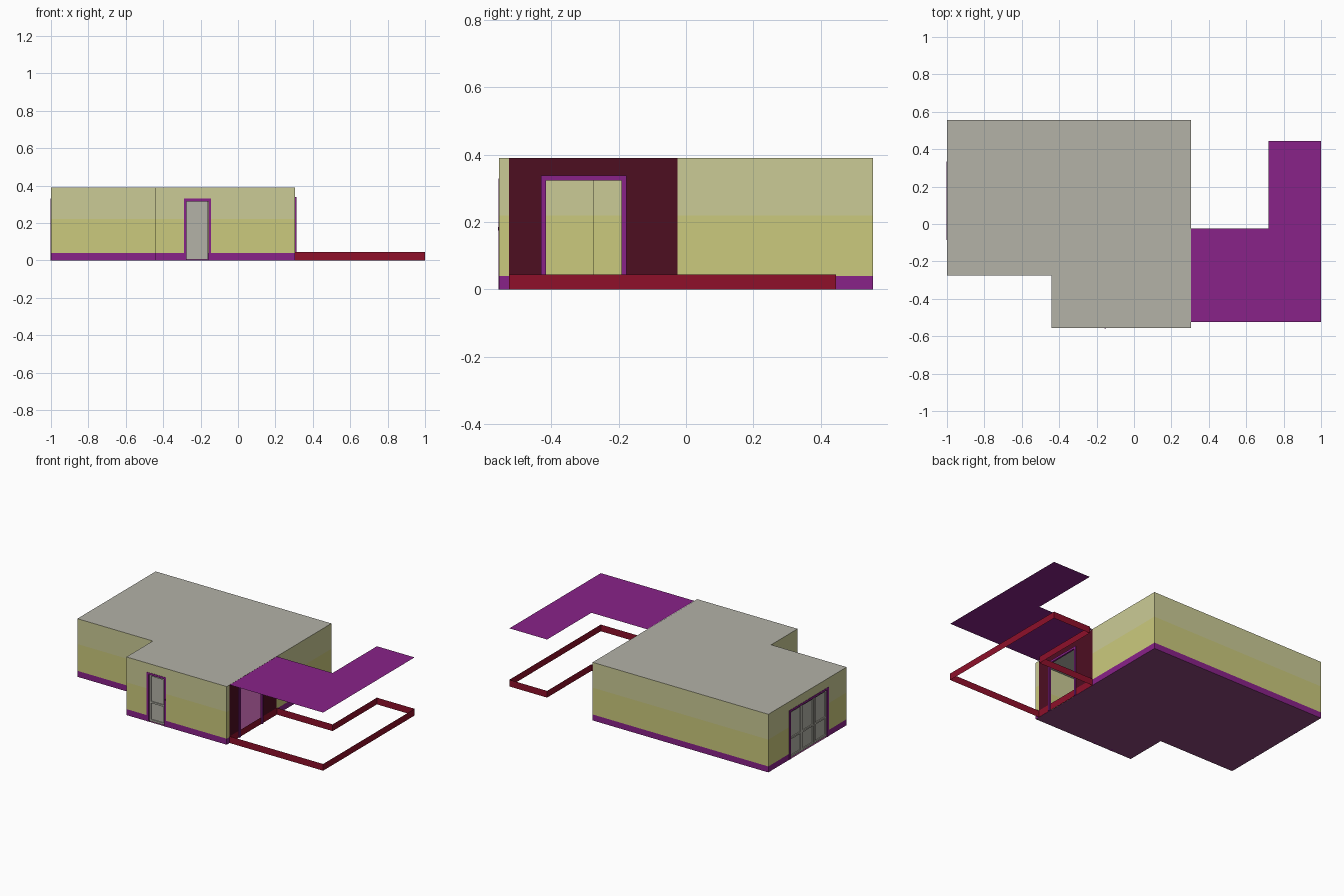
import bpy, bmesh

if "Cube" in bpy.data.objects:
    bpy.data.objects.remove(bpy.data.objects["Cube"])


def material(name, r, g, b):
    def lin(c):
        c /= 255
        return c / 12.92 if c <= 0.04045 else ((c + 0.055) / 1.055) ** 2.4
    m = bpy.data.materials.new(name)
    m.diffuse_color = (lin(r), lin(g), lin(b), 1)
    m.use_nodes = True
    m.node_tree.nodes["Principled BSDF"].inputs["Base Color"].default_value = m.diffuse_color
    return m


UPPER = material("pale_yellow", 203, 203, 150)
LOWER = material("yellow", 203, 202, 125)
PURPLE = material("purple", 137, 34, 137)
GREY = material("warm_grey", 179, 178, 167)
RED = material("red", 142, 16, 42)
MAROON = material("maroon", 77, 14, 33)
FLOOR = material("dusty_purple", 138, 70, 123)

H = 0.39          # roof height
PLINTH = 0.04
BAND = 0.22       # change of wall colour
HOUSE = [(-1, -.275), (-.44, -.275), (-.44, -.555), (.305, -.555), (.305, .555), (-1, .555)]
TERRACE = [(.306, -.525), (1, -.525), (1, .445), (.72, .445), (.72, -.025), (.306, -.025)]


def finish(name, bm, mats):
    me = bpy.data.meshes.new(name)
    bm.to_mesh(me)
    bm.free()
    for m in mats:
        me.materials.append(m)
    ob = bpy.data.objects.new(name, me)
    bpy.context.collection.objects.link(ob)
    return ob


def sheet(name, outline, z, mat):
    bm = bmesh.new()
    bm.faces.new([bm.verts.new((x, y, z)) for x, y in outline])
    return finish(name, bm, [mat])


def wall(name, a, b, hole=None, patch=None):
    """Upright sheet from a to b, with an optional opening and a maroon stretch."""
    axis = 0 if a[0] != b[0] else 1
    us = {a[axis], b[axis]}
    zs = {0, PLINTH, BAND, H}
    if hole:
        us |= set(hole[:2])
        zs.add(hole[2])
    if patch:
        us |= set(patch)
    us = sorted(us, reverse=a[axis] > b[axis])
    zs = sorted(zs)
    bm = bmesh.new()

    def point(u, z):
        return bm.verts.new((u, a[1], z) if axis == 0 else (a[0], u, z))

    for u0, u1 in zip(us, us[1:]):
        for z0, z1 in zip(zs, zs[1:]):
            u, z = (u0 + u1) / 2, (z0 + z1) / 2
            if hole and hole[0] < u < hole[1] and z < hole[2]:
                continue
            f = bm.faces.new([point(u0, z0), point(u1, z0), point(u1, z1), point(u0, z1)])
            if z < PLINTH:
                f.material_index = 0
            elif patch and patch[0] < u < patch[1]:
                f.material_index = 3
            else:
                f.material_index = 1 if z < BAND else 2
    bmesh.ops.remove_doubles(bm, verts=bm.verts, dist=1e-5)
    return finish(name, bm, [PURPLE, LOWER, UPPER, MAROON])


def boxes(name, place, parts, mat):
    """Boxes (u0, u1, z0, z1, d0, d1) set on a wall; d runs outward."""
    bm = bmesh.new()
    for u0, u1, z0, z1, d0, d1 in parts:
        p, q = place(u0, z0, d0), place(u1, z1, d1)
        vs = bmesh.ops.create_cube(bm, size=1)["verts"]
        for v in vs:
            v.co = [(p[i] + q[i]) / 2 + v.co[i] * abs(q[i] - p[i]) for i in range(3)]
    return finish(name, bm, [mat])


def frame(name, place, u0, u1, top, w, d0, d1):
    boxes(name, place, [(u0, u0 + w, 0, top, d0, d1), (u1 - w, u1, 0, top, d0, d1),
                        (u0 + w, u1 - w, top - w, top, d0, d1)], PURPLE)


def door(name, place, u0, u1, top, leaves):
    """Purple frame with grey leaves, each with rails around two sunk panels."""
    w, r = 0.014, 0.011
    frame(name + "_frame", place, u0, u1, top, w, -.02, .002)
    a, b, t = u0 + w, u1 - w, top - w
    step = (b - a) / leaves
    rails, panels = [], []
    for i in range(leaves):
        p, q = a + i * step + .001, a + (i + 1) * step - .001
        panels.append((p, q, .004, t, -.02, -.014))
        rails += [(p, p + r, .004, t, -.014, -.007), (q - r, q, .004, t, -.014, -.007)]
        rails += [(p + r, q - r, z, z + r, -.014, -.007) for z in (.004, .125, t - r)]
    boxes(name + "_panels", place, panels, GREY)
    boxes(name + "_rails", place, rails, GREY)


def on_front(u, z, d):
    return (u, -.555 - d, z)


def on_left(u, z, d):
    return (-1 - d, u, z)


def on_right(u, z, d):
    return (.305 + d, u, z)


# House walls, floor and roof
HOLES = {2: (-.29, -.145, .33), 3: (-.43, -.177, .338), 5: (-.086, .334, .33)}
NAMES = ["porch_wall", "porch_side_wall", "front_wall", "right_wall", "back_wall", "left_wall"]
for i, n in enumerate(NAMES):
    wall(n, HOUSE[i], HOUSE[(i + 1) % 6], HOLES.get(i), (-.525, -.025) if i == 3 else None)
sheet("floor", HOUSE, 0, FLOOR)
sheet("roof", HOUSE, H, GREY)

# Doors: front entrance, three-leaf garden door, open terrace doorway
door("front_door", on_front, -.29, -.145, .33, 1)
boxes("front_door_handle", on_front, [(-.158, -.150, .175, .185, -.007, .004)], PURPLE)
door("garden_door", on_left, -.086, .334, .33, 3)
frame("terrace_doorway_frame", on_right, -.43, -.177, .338, .014, -.004, .007)

# Terrace: low red edging and a flat canopy above it
bm = bmesh.new()
for (x0, y0), (x1, y1) in zip(TERRACE, TERRACE[1:] + TERRACE[:1]):
    bm.faces.new([bm.verts.new(c) for c in
                  ((x0, y0, 0), (x1, y1, 0), (x1, y1, .045), (x0, y0, .045))])
bmesh.ops.remove_doubles(bm, verts=bm.verts, dist=1e-5)
finish("terrace_edging", bm, [RED])
sheet("terrace_canopy", TERRACE, H, PURPLE)
